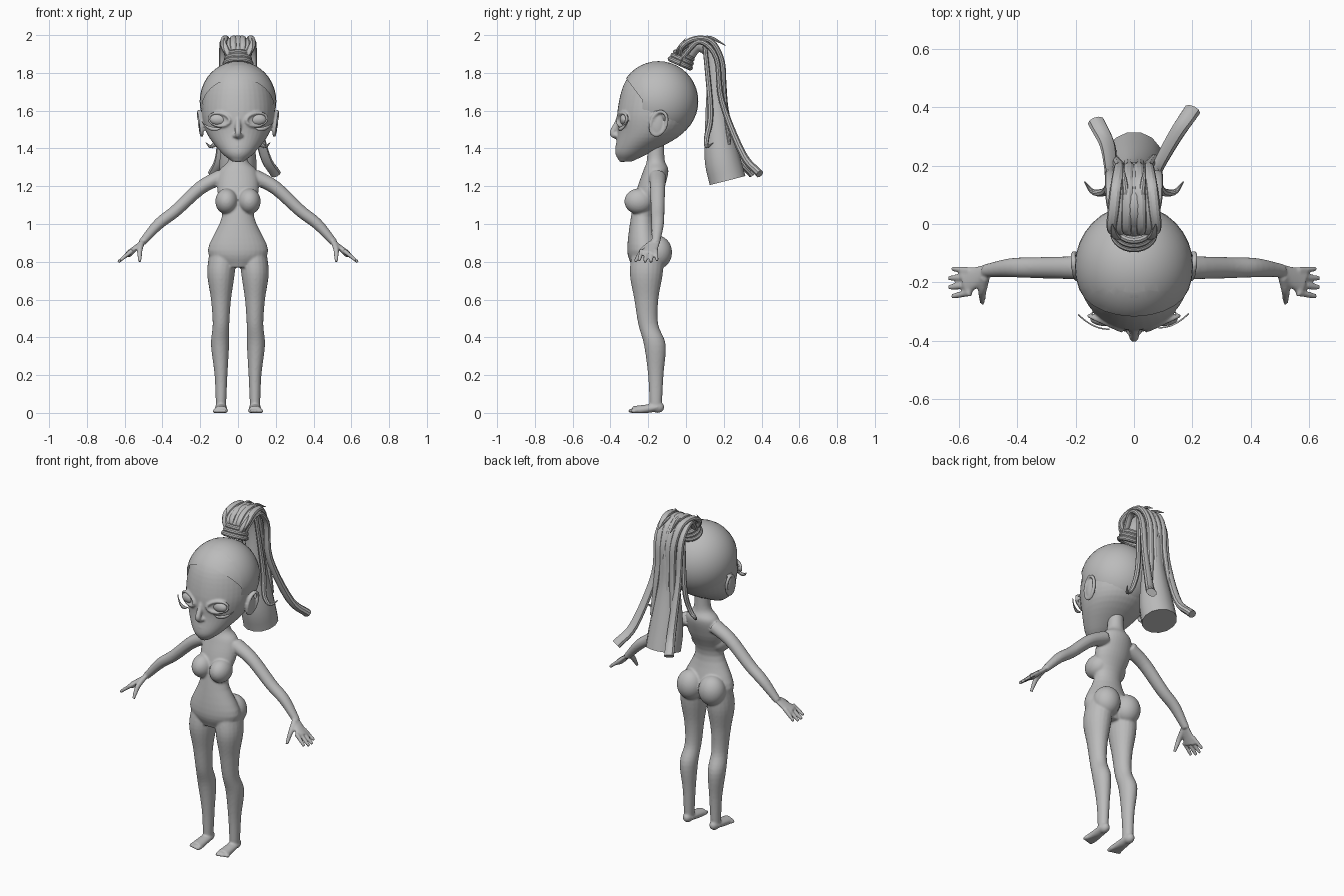
import bpy, bmesh, math
from mathutils import Vector, Matrix

if "Cube" in bpy.data.objects:
    bpy.data.objects.remove(bpy.data.objects["Cube"])

grey = bpy.data.materials.new("neutral_grey")
grey.use_nodes = True
grey.diffuse_color = (.5, .5, .5, 1)
grey.node_tree.nodes["Principled BSDF"].inputs["Base Color"].default_value = grey.diffuse_color
X, Y, Z = Vector((1, 0, 0)), Vector((0, 1, 0)), Vector((0, 0, 1))


def spline(p0, p1, p2, p3, t):
    """Smooth interpolation between the two middle points."""
    bend = 2 * p0 - 5 * p1 + 4 * p2 - p3
    twist = 3 * (p1 - p2) + p3 - p0
    return p1 + ((p2 - p0) * t + bend * t * t + twist * t ** 3) / 2


def sweep(bm, points, across=X, depth=None, ratio=1, base=0, sides=20, steps=5):
    """Loft ellipses (x, y, z, radius) along a smooth path; depth fixes the ring plane."""
    knots = [Vector(point) for point in points]
    knots = [2 * knots[0] - knots[1]] + knots + [2 * knots[-1] - knots[-2]]
    path = []
    for i in range(len(knots) - 3):
        path += [spline(*knots[i:i + 4], k / steps) for k in range(steps)]
    path.append(knots[-2])
    rings = []
    for i, here in enumerate(path):
        ahead, behind = path[min(i + 1, len(path) - 1)], path[max(i - 1, 0)]
        tangent = (ahead - behind).to_3d().normalized()
        u = across if depth else (across - tangent * across.dot(tangent)).normalized()
        v = depth or tangent.cross(u)
        radius = max(here[3], .001)
        ring = []
        for k in range(sides):
            angle = math.tau * k / sides
            offset = u * radius * math.cos(angle) + v * (base + ratio * radius) * math.sin(angle)
            ring.append(bm.verts.new(here.to_3d() + offset))
        rings.append(ring)
    for lower, upper in zip(rings, rings[1:]):
        for k in range(sides):
            n = (k + 1) % sides
            bm.faces.new((lower[k], lower[n], upper[n], upper[k]))
    bm.faces.new(rings[0])
    bm.faces.new(rings[-1])


def ball(bm, centre, radii):
    matrix = Matrix.Translation(centre) @ Matrix.Diagonal((*radii, 1))
    bmesh.ops.create_uvsphere(bm, u_segments=32, v_segments=20, radius=1, matrix=matrix)


def hoop(bm, centre, u, v, radius):
    """Rounded ring around the ellipse spanned by u and v."""
    centre, u, v = Vector(centre), Vector(u), Vector(v)
    points = []
    for k in range(17):
        angle = math.tau * k / 16
        points.append((*(centre + u * math.cos(angle) + v * math.sin(angle)), radius))
    sweep(bm, points, u.cross(v).normalized(), sides=10, steps=2)


def mirror(bm):
    copy = bmesh.ops.duplicate(bm, geom=bm.verts[:] + bm.edges[:] + bm.faces[:])
    for item in copy["geom"]:
        if isinstance(item, bmesh.types.BMVert):
            item.co.x *= -1


def finish(name, bm, blend=False, thickness=0):
    bmesh.ops.recalc_face_normals(bm, faces=bm.faces)
    mesh = bpy.data.meshes.new(name)
    bm.to_mesh(mesh)
    bm.free()
    mesh.materials.append(grey)
    part = bpy.data.objects.new(name, mesh)
    bpy.context.collection.objects.link(part)
    bpy.ops.object.select_all(action="DESELECT")
    part.select_set(True)
    bpy.context.view_layer.objects.active = part
    bpy.ops.object.shade_smooth_by_angle()
    if blend:
        remesh = part.modifiers.new("blend", "REMESH")
        remesh.mode, remesh.voxel_size, remesh.use_smooth_shade = "VOXEL", .006, True
        soften = part.modifiers.new("soften", "SMOOTH")
        soften.factor, soften.iterations = .5, 4
    if thickness:
        part.modifiers.new("thickness", "SOLIDIFY").thickness = thickness


# Legs and feet
body = bmesh.new()
sweep(body, [(.08, -.2, .86, .07), (.09, -.21, .74, .073), (.09, -.21, .6, .053), (.09, -.2, .47, .044),
             (.095, -.165, .36, .048), (.09, -.16, .2, .034), (.09, -.16, .04, .027)], X, Y, ratio=1.2)
sweep(body, [(.09, -.15, .03, .03), (.09, -.28, .01, .037)], ratio=.7)
ball(body, (.09, -.15, .03), (.027, .035, .03))
for k in range(5):
    ball(body, (.064 + .015 * k, -.29 + .004 * k, .01), (.009, .017, .011))

# Arms, palms, fingers and thumbs
sweep(body, [(.09, -.15, 1.25, .045), (.2, -.15, 1.19, .04), (.33, -.15, 1.07, .036),
             (.42, -.15, 1, .033), (.51, -.16, .9, .022)], Y, ratio=.9)
sweep(body, [(.5, -.16, .91, .024), (.58, -.2, .84, .046)], Y, ratio=.4)
for k in range(4):
    y = -.16 - .025 * k
    reach = .07 - .01 * abs(k - 1.5)
    sweep(body, [(.56, y, .86, .013), (.57 + reach, y - .007 * (k - 1), .85 - reach * .8, .009)], Y, sides=10)
sweep(body, [(.51, -.18, .9, .017), (.52, -.23, .86, .015), (.52, -.27, .8, .009)], Y, sides=10)

# Rounded chest and hips, then the torso and neck
ball(body, (.06, -.25, 1.12), (.06, .076, .068))
ball(body, (.073, -.15, .85), (.078, .076, .088))
mirror(body)
sweep(body, [(0, -.22, .77, .09), (0, -.22, .86, .16), (0, -.23, 1.04, .085), (0, -.19, 1.18, .11),
             (0, -.16, 1.28, .1), (0, -.16, 1.34, .05), (0, -.16, 1.46, .045)],
      X, Y, ratio=.4, base=.027, sides=32)
for v in body.verts:
    v.co.z = max(v.co.z, 0)
finish("body", body, blend=True)

# Head: eyelids and ears in pairs, then skull, nose and lips
head = bmesh.new()
hoop(head, (.1, -.34, 1.553), (.055, .025, .005), (0, 0, .034), .008)
ball(head, (.193, -.15, 1.53), (.014, .034, .06))
hoop(head, (.2, -.145, 1.533), (.003, .042, 0), (.008, .012, .062), .01)
ball(head, (.016, -.367, 1.468), (.012, .014, .011))
mirror(head)
sweep(head, [(0, -.32, 1.33, .03), (0, -.28, 1.38, .09), (0, -.19, 1.48, .165), (0, -.16, 1.6, .193),
             (0, -.15, 1.74, .17), (0, -.15, 1.83, .1), (0, -.15, 1.86, .02)], X, Y, ratio=1.05, sides=40)
sweep(head, [(0, -.35, 1.57, .014), (0, -.368, 1.53, .014), (0, -.388, 1.48, .017), (0, -.36, 1.46, .014)])
ball(head, (0, -.34, 1.35), (.035, .018, .024))
for z, width in ((1.413, .043), (1.392, .035)):
    ball(head, (0, -.357, z), (width, .016, .01))
finish("head", head, blend=True)

eyes = bmesh.new()
ball(eyes, (.1, -.325, 1.553), (.05, .025, .031))
mirror(eyes)
finish("eyes", eyes)

# Lash plates: thin crescents sweeping outwards below each eye
lashes = bmesh.new()
rows = []
for k in range(13):
    t = k / 12
    angle = math.radians(110 * t - 105)
    row = []
    for width in (0, math.sin(math.pi * t)):
        x = .1 + (.06 + .03 * t) * math.cos(angle)
        z = 1.54 + (.03 + .025 * width) * math.sin(angle)
        row.append(lashes.verts.new((x, 5 * max(x - .09, 0) ** 2 - .358, z)))
    rows.append(row)
for (a, b), (d, c) in zip(rows, rows[1:]):
    lashes.faces.new((a, b, c, d))
mirror(lashes)
finish("lash_plates", lashes, thickness=.005)

# Hair cap: an ellipsoid over the skull with the face opening cut away
cap = bmesh.new()
ball(cap, (0, -.145, 1.65), (.203, .21, .212))
cuts = ((Vector((0, -.32, 1.775)), Vector((0, .8, .6))), (Vector((0, -.23, 1.6)), Y))
for point, normal in cuts:
    bmesh.ops.bisect_plane(cap, geom=cap.verts[:] + cap.edges[:] + cap.faces[:],
                           plane_co=point, plane_no=normal)
opening = [face for face in cap.faces
           if all((face.calc_center_median() - point).dot(normal) < 0 for point, normal in cuts)]
bmesh.ops.delete(cap, geom=opening, context="FACES")
finish("hair_cap", cap)

# Hair tie: stacked bands tilted towards the back
tie = bmesh.new()
axis = Vector((0, .4, .9)).normalized()
for k in range(3):
    radius = .068 - .006 * k
    centre = Vector((0, -.03, 1.85)) + axis * .023 * k
    hoop(tie, centre, X * radius, axis.cross(X) * radius * .85, .014)
finish("hair_tie", tie)

# Ponytail: central mass with a blunt flared end
tail = bmesh.new()
sweep(tail, [(0, -.03, 1.85, .05), (0, .05, 1.95, .045), (0, .13, 1.92, .045), (0, .16, 1.8, .05),
             (0, .165, 1.6, .063), (0, .19, 1.36, .095), (0, .22, 1.23, .1)], sides=14)
finish("ponytail", tail)

# Paired curled wisps and loose pointed tips
strands = bmesh.new()
sweep(strands, [(.05, .1, 1.94, .012), (.08, .13, 1.6, .015), (.1, .11, 1.46, .014),
                (.14, .11, 1.41, .01), (.17, .145, 1.43, .002)], sides=8)
sweep(strands, [(.04, -.05, 1.88, .014), (.065, -.04, 1.93, .015), (.075, 0, 1.985, .002)], ratio=.5, sides=8)
sweep(strands, [(.02, .05, 1.975, .012), (.03, .13, 1.985, .01), (.04, .21, 1.945, .002)], sides=8)
mirror(strands)

# Strands draped over the mass
for k in range(7):
    u = k / 3 - 1
    dip = .012 * (k % 2)
    sweep(strands, [(.04 * u, -.03, 1.87, .012), (.075 * u, -.02, 1.94 - dip, .017),
                    (.07 * u, .05, 1.98 - dip, .02), (.06 * u, .135, 1.965 - dip, .02),
                    (.05 * u, .19 - dip, 1.86, .02), (.05 * u, .2 - dip, 1.7, .02),
                    (.07 * u, .23 - dip, 1.42, .012)], ratio=.8, sides=10)

# Long blunt strands, one to each side
for side, x, y in ((1, .2, .39), (-1, -.13, .35)):
    sweep(strands, [(side * .05, -.02, 1.88, .018), (side * .075, .07, 1.965, .02),
                    (side * .08, .16, 1.88, .02), (side * .08, .19, 1.65, .022),
                    (x * .7, y * .77, 1.37, .027), (x, y, 1.265, .03)], ratio=.75, sides=10)
finish("hair_strands", strands)
